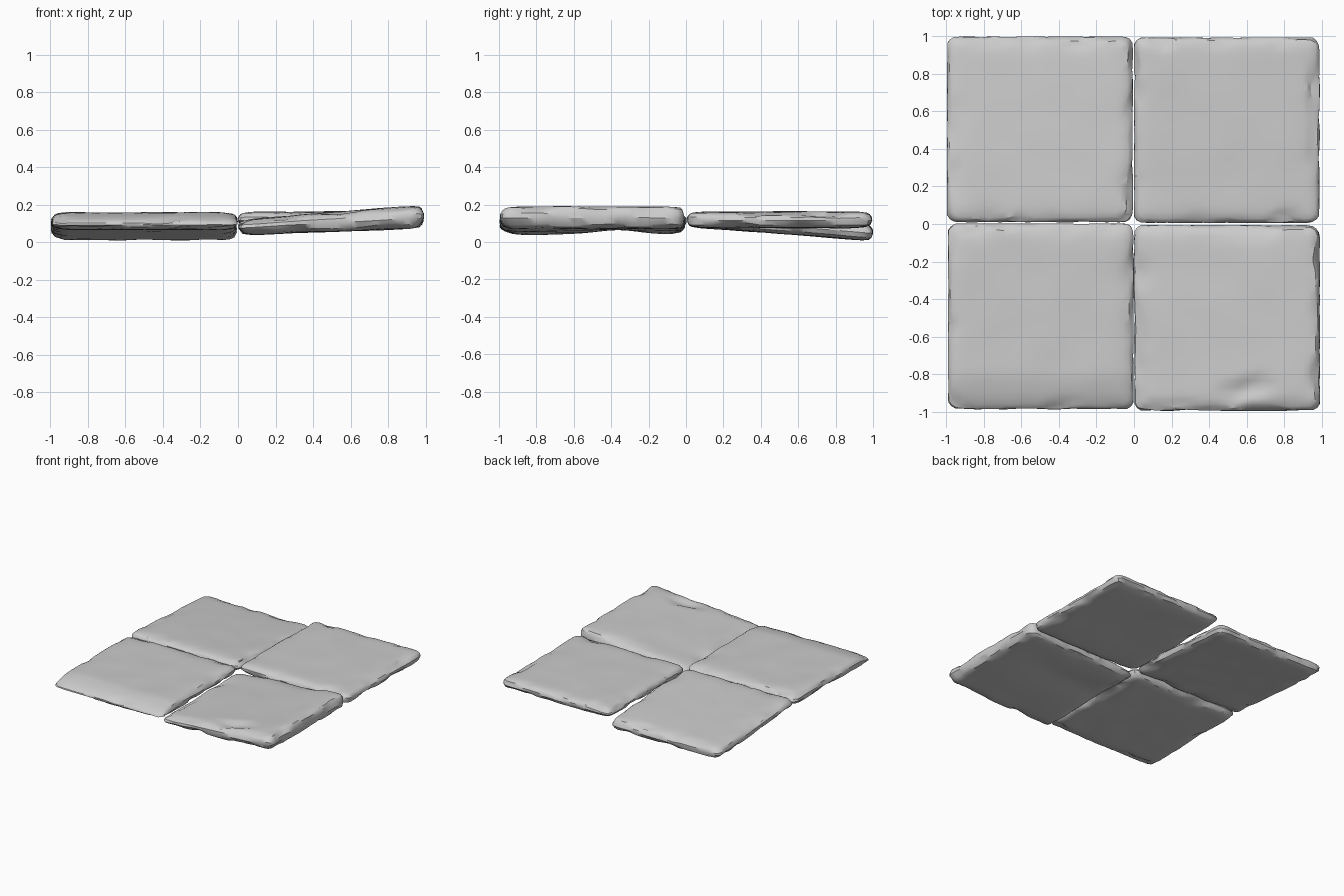
import bpy, bmesh, math
from mathutils import Vector, noise

if "Cube" in bpy.data.objects:
    bpy.data.objects.remove(bpy.data.objects["Cube"], do_unlink=True)

stone = bpy.data.materials.new("pale grey stone")
stone.use_nodes = True
stone.diffuse_color = (0.6, 0.6, 0.6, 1)
stone.node_tree.nodes["Principled BSDF"].inputs["Base Color"].default_value = (0.6, 0.6, 0.6, 1)

CELLS = 28      # grid cells across a slab
CORNER = 0.05   # radius of the outline corners
LAYERS = (-0.75, -0.1, 0.4, 0.8)


def round_corner(x, y, half):
    """Pull points in a square corner onto a rounded one."""
    core = half - CORNER
    cx, cy = max(-core, min(core, x)), max(-core, min(core, y))
    d = Vector((x - cx, y - cy))
    if d.length > 0:
        d *= max(abs(d.x), abs(d.y)) / d.length
    return cx + d.x, cy + d.y


def slab(name, cx, cy, seed, top, bottom):
    """A worn square slab between two height functions."""
    half = 0.496
    bm = bmesh.new()
    bmesh.ops.create_cube(bm, size=2)
    cuts = [(axis, 2 * i / CELLS - 1) for axis in (0, 1) for i in range(1, CELLS)]
    for axis, at in cuts + [(2, t) for t in LAYERS]:
        n = Vector((axis == 0, axis == 1, axis == 2))
        bmesh.ops.bisect_plane(bm, geom=bm.verts[:] + bm.edges[:] + bm.faces[:],
                               plane_co=n * at, plane_no=n)
    shift = Vector((seed * 7.3, seed * 3.1, seed * 1.7))
    for v in bm.verts:
        u, w, t = v.co
        edge = max(abs(u), abs(w))
        # rounded outline, narrower toward the top and bottom
        x, y = round_corner(u * half, w * half, half)
        at = Vector((u, w, t * 0.35)) + shift
        chip = max(0, noise.noise(at * 3.1)) * 0.04 * abs(t) + max(0, noise.noise(at * 6)) * 0.01
        inset = 0.025 * abs(t) ** 3 + chip * edge ** 8
        x, y = cx + x * (1 - inset / half), cy + y * (1 - inset / half)
        # height, with gentle dents and a worn rim
        hi, lo = top(x, y), bottom(x, y)
        z = lo + (hi - lo) * (t + 1) / 2
        rough = noise.noise(Vector((u, w, 0)) * 2.2 + shift) * 0.004
        worn = max(0, noise.noise(at * 2.6 + shift)) * 0.03 * edge ** 12
        z += rough * abs(t) - t * (worn + 0.008 * edge ** 16)
        v.co = (x, y, max(0.004, z))
    bmesh.ops.recalc_face_normals(bm, faces=bm.faces[:])
    me = bpy.data.meshes.new(name)
    bm.to_mesh(me)
    bm.free()
    me.materials.append(stone)
    ob = bpy.data.objects.new(name, me)
    bpy.context.collection.objects.link(ob)
    bpy.ops.object.select_all(action='DESELECT')
    ob.select_set(True)
    bpy.context.view_layer.objects.active = ob
    bpy.ops.object.shade_smooth_by_angle(angle=math.radians(32))


def ramp(value):
    return max(0, value) ** 1.3


# Raised slab, tilted up to its outer side, with a chip near the front
def raised_top(x, y):
    chip = max(0, 1 - abs(x - 0.6 - (y + 0.88)) / 0.2 - abs(y + 0.88) / 0.1)
    return 0.118 + 0.08 * x - 0.03 * chip


def raised_bottom(x, y):
    hollow = math.exp(-((y + 0.35) / 0.15) ** 2)
    return 0.037 + 0.035 * x + 0.025 * hollow * (1 - x)


slab("front_right_slab", 0.497, -0.5, 1, raised_top, raised_bottom)

# Level slab
slab("back_right_slab", 0.495, 0.5, 2, lambda x, y: 0.162, lambda x, y: 0.075)

# Slab sinking toward the back
slab("back_left_slab", -0.502, 0.505, 3,
     lambda x, y: 0.158 - 0.06 * ramp(y), lambda x, y: 0.075 - 0.073 * ramp(y))

# Slab with a rolled-off front edge
slab("front_left_slab", -0.497, -0.492, 4,
     lambda x, y: 0.158 - 0.035 * ramp((-0.8 - y) / 0.18), lambda x, y: 0.066)
